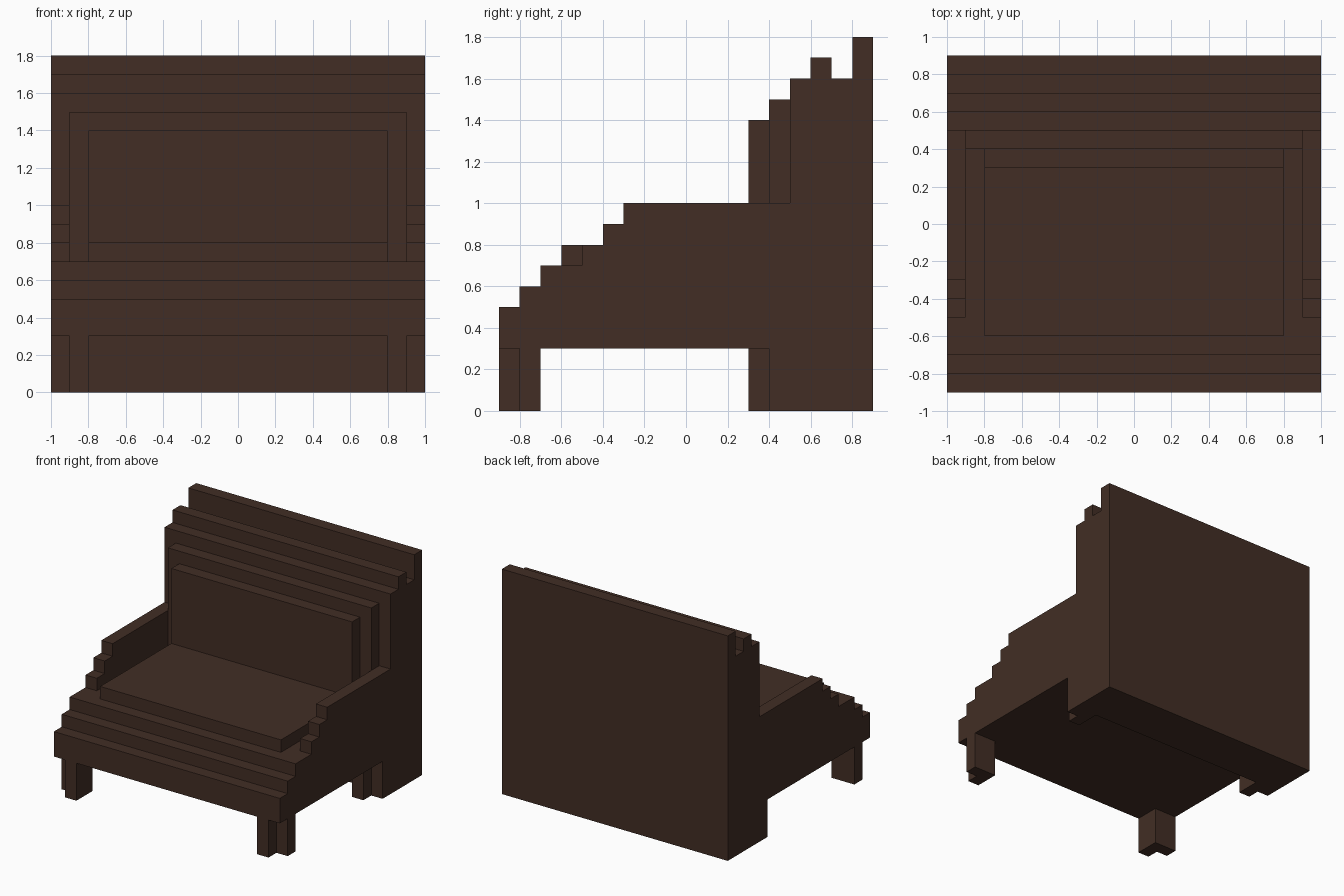
import bpy, bmesh
from mathutils import Vector

if "Cube" in bpy.data.objects:
    bpy.data.objects.remove(bpy.data.objects["Cube"])

wood = bpy.data.materials.new("dark brown")
wood.diffuse_color = (0.054, 0.027, 0.018, 1)
wood.use_nodes = True
wood.node_tree.nodes["Principled BSDF"].inputs["Base Color"].default_value = wood.diffuse_color


def prism(name, outline, to_3d, direction):
    """Flat outline, placed by to_3d, extruded along direction."""
    bm = bmesh.new()
    face = bm.faces.new([bm.verts.new(to_3d(a, b)) for a, b in outline])
    ext = bmesh.ops.extrude_face_region(bm, geom=[face])
    moved = [v for v in ext["geom"] if isinstance(v, bmesh.types.BMVert)]
    bmesh.ops.translate(bm, verts=moved, vec=Vector(direction))
    bmesh.ops.recalc_face_normals(bm, faces=bm.faces)
    mesh = bpy.data.meshes.new(name)
    bm.to_mesh(mesh)
    bm.free()
    mesh.materials.append(wood)
    obj = bpy.data.objects.new(name, mesh)
    bpy.context.collection.objects.link(obj)
    return obj


def side_profile(name, outline, x0, x1):
    return prism(name, outline, lambda y, z: (x0, y, z), (x1 - x0, 0, 0))


def slab(name, half, y0, y1, z0, z1):
    return side_profile(name, [(y0, z0), (y1, z0), (y1, z1), (y0, z1)], -half, half)


# Frame: stepped front, seat base and stepped tall back
side_profile("frame", [
    (-.9, .3), (-.9, .5), (-.8, .5), (-.8, .6), (-.7, .6), (-.7, .7),
    (.5, .7), (.5, 1.6), (.6, 1.6), (.6, 1.7), (.7, 1.7), (.7, 1.6),
    (.8, 1.6), (.8, 1.8), (.9, 1.8), (.9, 0), (.5, 0), (.5, .3)], -1, 1)

# Seat cushion and the two layers of back cushion
slab("seat_cushion", .8, -.6, .3, .7, .8)
slab("back_cushion_rear", .9, .4, .5, .7, 1.5)
slab("back_cushion_front", .8, .3, .4, .7, 1.4)

arm = [(-.5, .7), (-.5, .8), (-.4, .8), (-.4, .9), (-.3, .9), (-.3, 1), (.5, 1), (.5, .7)]
# Legs: square with the outer front corner notched away
leg = [(.8, 0), (.9, 0), (.9, .1), (1, .1), (1, .2), (.8, .2)]
for side, s in (("left", -1), ("right", 1)):
    side_profile("armrest_" + side, arm, s * .9, s)
    for end, y0 in (("front", -.9), ("rear", .3)):
        prism(f"{end}_leg_{side}", leg,
              lambda x, y: (s * x, y0 + y, 0), (0, 0, .3))
